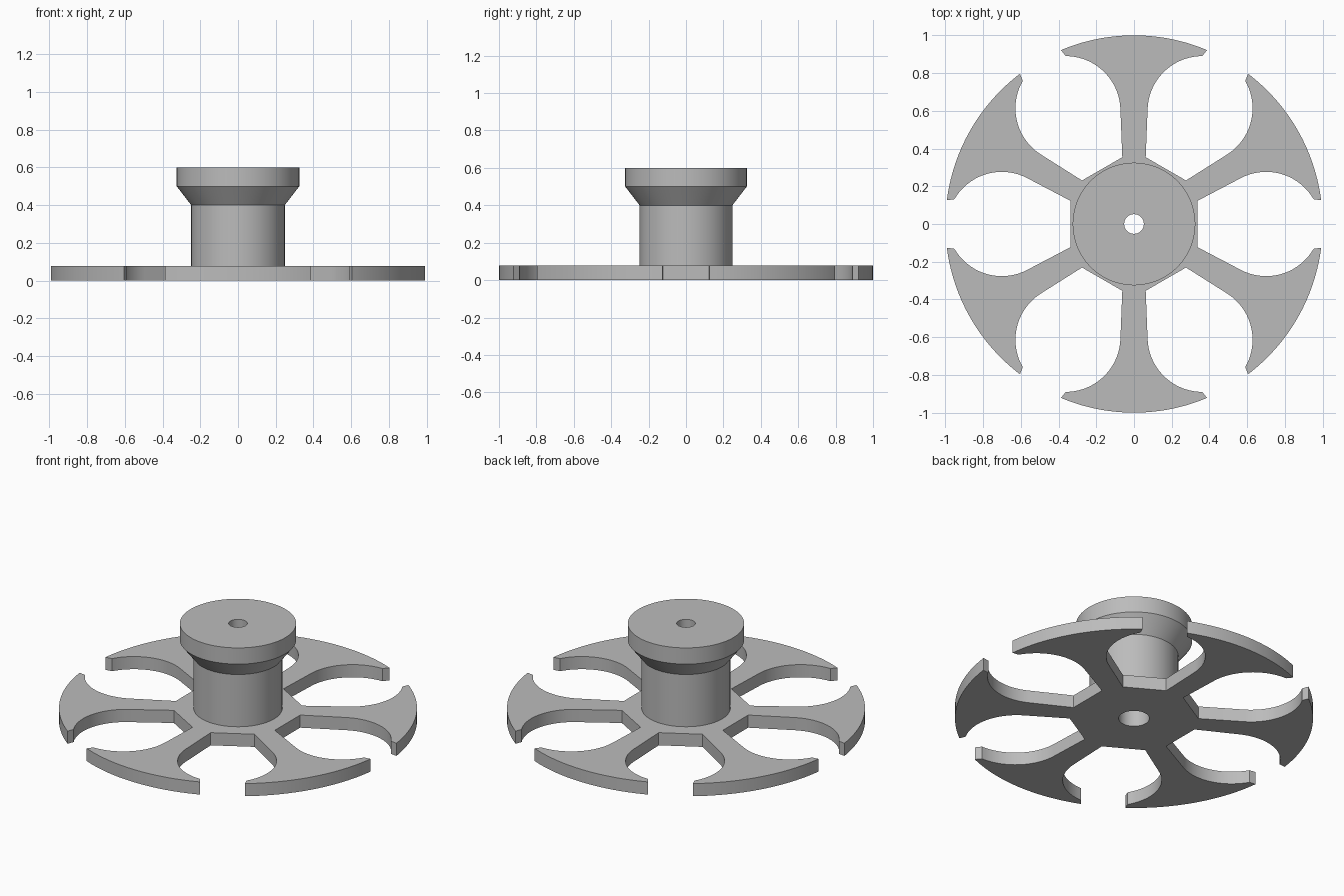
import bpy
import bmesh
from math import sin, cos, pi, atan2, radians
from mathutils import Vector, Matrix

cube = bpy.data.objects.get("Cube")
if cube:
    bpy.data.objects.remove(cube, do_unlink=True)

PLATE_TOP = 0.078
BORE = 0.086

grey = bpy.data.materials.new("plain grey")
grey.use_nodes = True
grey.diffuse_color = (0.5, 0.5, 0.5, 1)
grey.node_tree.nodes["Principled BSDF"].inputs["Base Color"].default_value = (0.5, 0.5, 0.5, 1)


def arc(cx, cy, r, a0, a1, n):
    return [Vector((cx + r * cos(a0 + (a1 - a0) * i / n),
                    cy + r * sin(a0 + (a1 - a0) * i / n))) for i in range(n + 1)]


def finish(bm, name):
    bmesh.ops.remove_doubles(bm, verts=bm.verts, dist=1e-5)
    bmesh.ops.recalc_face_normals(bm, faces=bm.faces)
    mesh = bpy.data.meshes.new(name)
    bm.to_mesh(mesh)
    bm.free()
    mesh.materials.append(grey)
    obj = bpy.data.objects.new(name, mesh)
    bpy.context.collection.objects.link(obj)
    bpy.ops.object.select_all(action='DESELECT')
    obj.select_set(True)
    bpy.context.view_layer.objects.active = obj
    bpy.ops.object.shade_smooth_by_angle(angle=radians(25))
    return obj


# Right half of one flared spoke pointing along +y, from the hub outwards
tip = Vector((0.387, 0.922))
half = [Vector((0.062, 0.354))]
half += arc(0.362, 0.6, 0.29, pi * 0.985, pi / 2, 20)
half += [tip]
half += arc(0, 0, 1, atan2(tip.y, tip.x), pi / 2, 14)[1:]
spoke = half + [Vector((-p.x, p.y)) for p in reversed(half[:-1])]

# Six spokes joined round the hub make the outline
outline = []
for k in range(6):
    turn = Matrix.Rotation(k * pi / 3, 2)
    outline += [turn @ p for p in spoke]

# Flat spoked plate with a centre hole
bm = bmesh.new()
edges = []
for loop in (outline, arc(0, 0, BORE, 0, 2 * pi, 48)[:-1]):
    verts = [bm.verts.new((p.x, p.y, 0)) for p in loop]
    edges += [bm.edges.new((v, verts[i - 1])) for i, v in enumerate(verts)]
bmesh.ops.triangle_fill(bm, edges=edges, use_beauty=True, normal=(0, 0, 1))
made = bmesh.ops.extrude_face_region(bm, geom=bm.faces[:], use_keep_orig=True)
top = [g for g in made["geom"] if isinstance(g, bmesh.types.BMVert)]
bmesh.ops.translate(bm, verts=top, vec=(0, 0, PLATE_TOP))
finish(bm, "spoked_plate")

# Turned hub: neck, flared collar, cap and stepped bore
profile = [(0.248, PLATE_TOP), (0.248, 0.4), (0.325, 0.5), (0.325, 0.6),
           (0.052, 0.6), (0.052, 0.5), (BORE, 0.5), (BORE, PLATE_TOP)]
bm = bmesh.new()
verts = [bm.verts.new((r, 0, z)) for r, z in profile]
edges = [bm.edges.new((a, b)) for a, b in zip(verts, verts[1:])]
bmesh.ops.spin(bm, geom=verts + edges, cent=(0, 0, 0), axis=(0, 0, 1),
               angle=2 * pi, steps=96, use_merge=True)
finish(bm, "hub")
